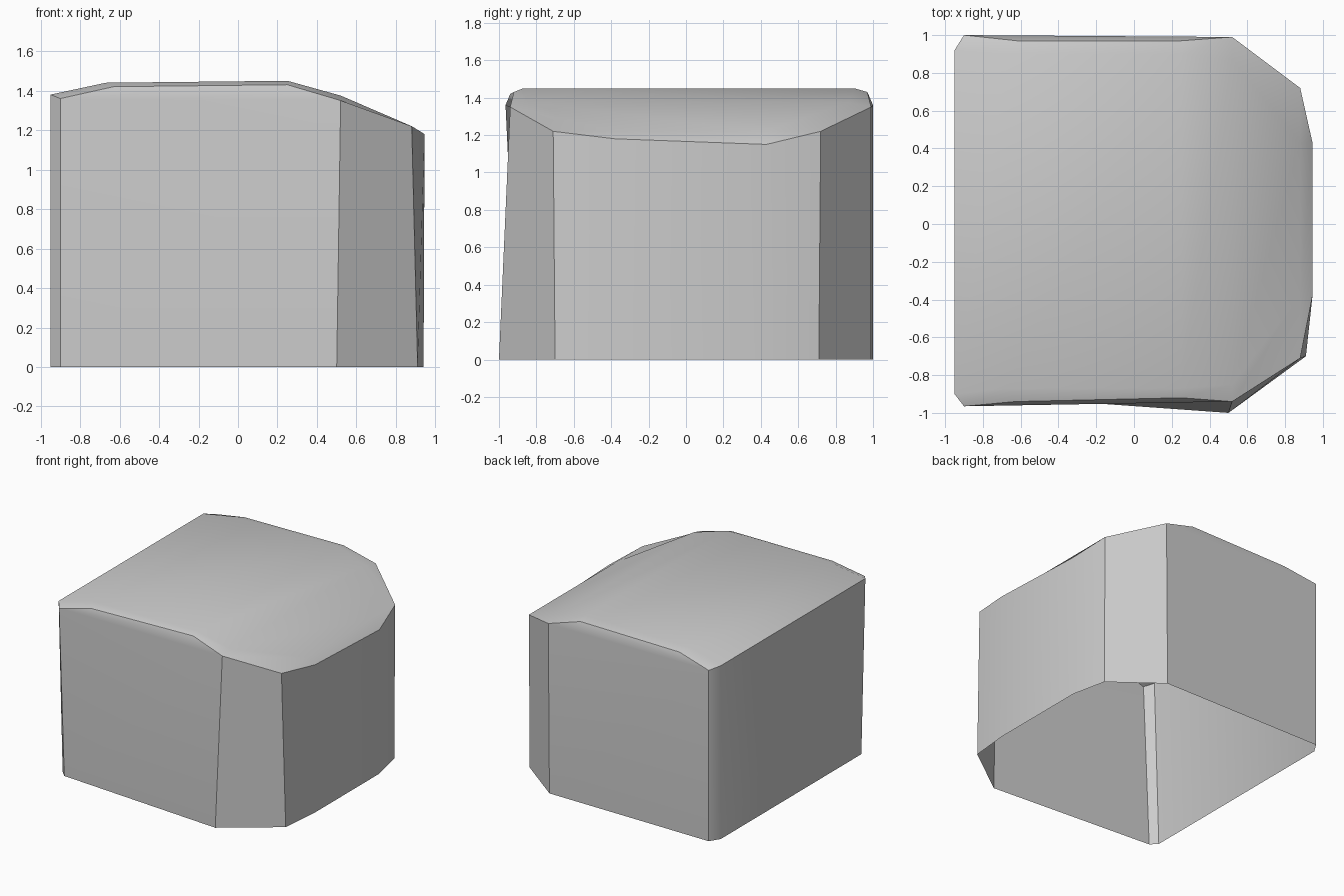
import bpy, bmesh, math

if "Cube" in bpy.data.objects:
    bpy.data.objects.remove(bpy.data.objects["Cube"])

# Roof cross-ribs, left to right; each runs front to back
ribs = [
    [(-0.90, -0.965, 1.36), (-0.95, -0.90, 1.38), (-0.95, 0.92, 1.38), (-0.90, 1.00, 1.36)],
    [(-0.63, -0.94, 1.42), (-0.67, -0.87, 1.44), (-0.67, 0.90, 1.44), (-0.62, 0.97, 1.42)],
    [(0.25, -0.92, 1.43), (0.25, -0.87, 1.45), (0.25, 0.90, 1.45), (0.25, 0.97, 1.43)],
    [(0.52, -0.94, 1.35), (0.52, -0.85, 1.375), (0.52, 0.87, 1.375), (0.52, 0.99, 1.35)],
    [(0.88, -0.71, 1.22), (0.88, -0.38, 1.22), (0.88, 0.43, 1.22), (0.88, 0.72, 1.22)],
]
# Drooping lip on the right side
lip = [(0.945, -0.38, 1.18), (0.945, 0.43, 1.15)]
# Open bottom rim, counter-clockwise from the front left
rim = [(-0.90, -0.90), (0.50, -1.00), (0.91, -0.70), (0.94, -0.38), (0.94, 0.43),
       (0.88, 0.71), (0.51, 0.99), (-0.90, 1.00), (-0.95, 0.92), (-0.95, -0.85)]

bm = bmesh.new()
R = [[bm.verts.new(p) for p in rib] for rib in ribs]
L = [bm.verts.new(p) for p in lip]
B = [bm.verts.new((x, y, 0)) for x, y in rim]

# Roof panels
for a, b in zip(R, R[1:]):
    for j in range(3):
        bm.faces.new((a[j], b[j], b[j + 1], a[j + 1]))
last = R[-1]
bm.faces.new((last[0], L[0], last[1]))
bm.faces.new((last[1], L[0], L[1], last[2]))
bm.faces.new((last[2], L[1], last[3]))

# Narrow fascia strips above the front and back walls
bm.faces.new([R[i][0] for i in (0, 3, 2, 1)])
bm.faces.new([R[i][3] for i in range(4)])

# Walls between the rim and the roof edge
T = [R[0][0], R[3][0], last[0], L[0], L[1], last[3], R[3][3], R[0][3], R[0][2], R[0][1]]
for i in range(10):
    k = (i + 1) % 10
    bm.faces.new((B[i], B[k], T[k], T[i]))
bmesh.ops.recalc_face_normals(bm, faces=bm.faces)

mesh = bpy.data.meshes.new("open_shell")
bm.to_mesh(mesh)
bm.free()
shell = bpy.data.objects.new("open_shell", mesh)
bpy.context.collection.objects.link(shell)
bpy.context.view_layer.objects.active = shell
shell.select_set(True)
bpy.ops.object.shade_smooth_by_angle(angle=math.radians(33))
